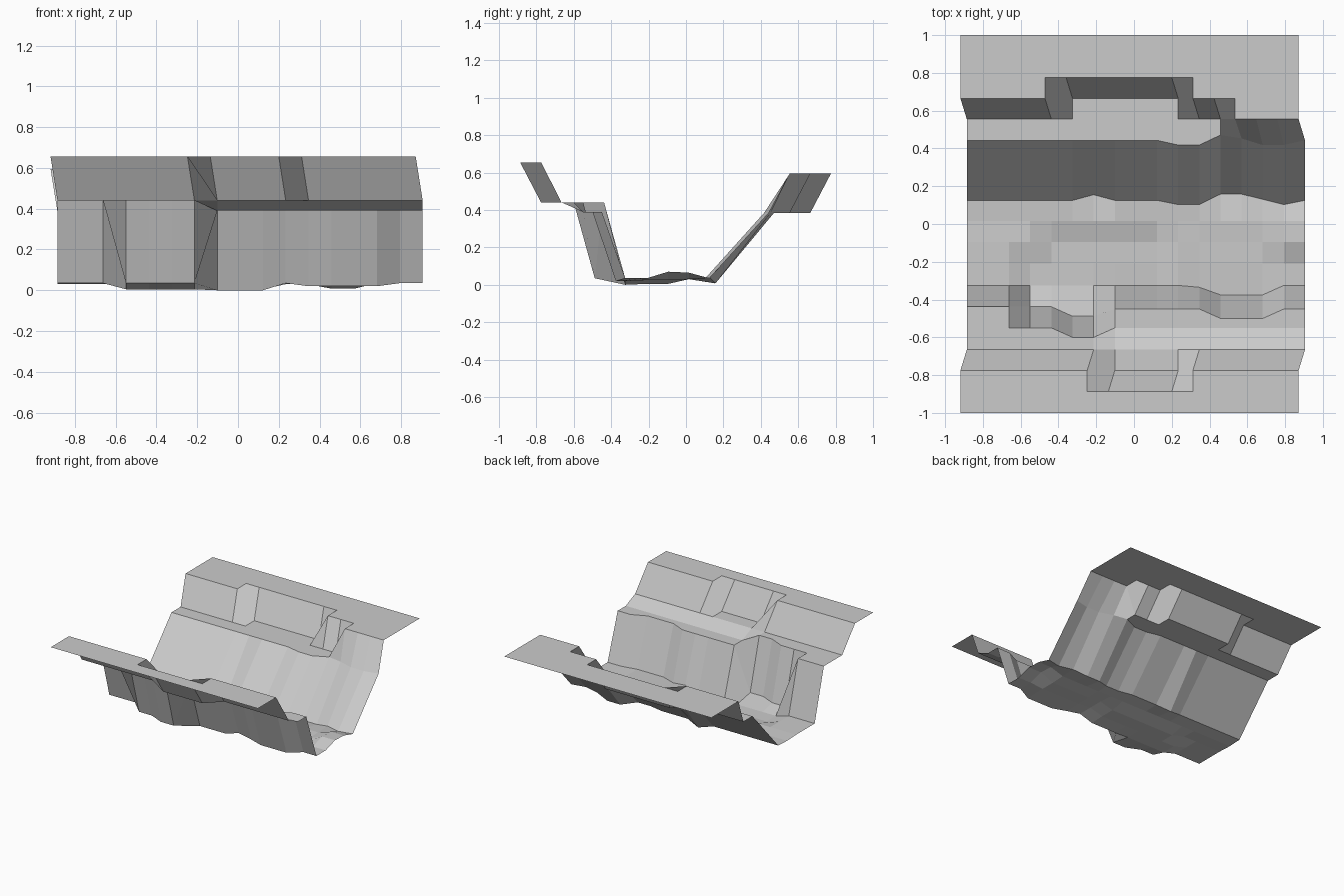
import bpy, bmesh

if "Cube" in bpy.data.objects:
    bpy.data.objects.remove(bpy.data.objects["Cube"])

COLS, DX, X0 = 17, 0.1119, -0.885
LEDGE, FLOOR = 0.44, 0.035
RIM_FRONT, RIM_BACK, RIM_SHIFT = 0.655, 0.595, -0.034

# Sideways wobble of the trench walls, by column
front_wobble = {5: -0.05, 6: -0.05, 11: -0.01, 12: -0.05, 13: -0.05, 14: -0.05}
back_foot = {6: 0.03, 10: -0.022, 11: -0.022, 12: 0.033, 13: 0.033, 14: 0.006, 15: -0.022}
back_lip = {10: -0.025, 11: -0.025, 12: 0.028, 13: 0.01, 14: -0.025, 15: -0.025}


def floor_height(i, row):
    """Height of the trench floor: a shallow bed, with a low hump at the right."""
    if row == 6:
        if 3 <= i <= 9:
            return 0.005 if i < 7 else 0.0
        return 0.02 if 11 <= i <= 14 else FLOOR
    if row in (7, 8):
        if row == 8 and i >= 15:
            return 0.07
        if 4 <= i <= 9 or (i == 3 and row == 7):
            return 0.005
        return 0.025 if 11 <= i <= 14 else FLOOR
    if row == 9:
        return 0.065 if i >= 15 else 0.03
    return 0.008 if i in (6, 12, 13) else FLOOR


def column(i):
    """Points of one cross-section from front to back: (y, z, on_rim)."""
    left = i <= 6
    inset = 3 <= i <= 6
    fw = front_wobble.get(i, 0)
    lower = LEDGE if left else 0.39
    pts = [(-1, RIM_FRONT, True), (-0.887, RIM_FRONT, True)]
    # front rim with notch, then the front ledge
    notch = 7 <= i <= 10
    pts.append((-0.775, LEDGE if notch else RIM_FRONT, not notch))
    pts.append((-0.665, LEDGE, False))
    pts.append((-0.55 + (fw if inset else 0), lower, False))
    # front wall
    pts.append((-0.438 + fw if left else -0.45 + (fw if i > 11 else 0),
                FLOOR if inset else lower, False))
    pts.append((-0.325 + (0 if left else fw), floor_height(i, 6), False))
    # floor
    for row, y in ((7, -0.21), (8, -0.095), (9, 0.015)):
        pts.append((y, floor_height(i, row), False))
    # back wall
    pts.append((0.125 + back_foot.get(i, 0), floor_height(i, 10), False))
    pts.append((0.443 + back_lip.get(i, 0), 0.385, False))
    # back ledge and stepped rim
    rim_row = 0.555 if i >= 13 else 0.775 if 5 <= i <= 10 else 0.665
    for y in (0.555, 0.665, 0.775, 0.887, 1.0):
        rim = y >= rim_row - 0.01
        pts.append((y, RIM_BACK if rim else 0.385, rim))
    return pts


# Trench terrain, skinned across the cross-sections
bm = bmesh.new()
grid = [[bm.verts.new((X0 + DX * i + (RIM_SHIFT if rim else 0), y, z))
         for y, z, rim in column(i)] for i in range(COLS)]
for a, b in zip(grid, grid[1:]):
    for j in range(len(a) - 1):
        bm.faces.new((a[j], b[j], b[j + 1], a[j + 1]))
mesh = bpy.data.meshes.new("trench_terrain")
bm.to_mesh(mesh)
bm.free()
bpy.context.collection.objects.link(bpy.data.objects.new("trench_terrain", mesh))
